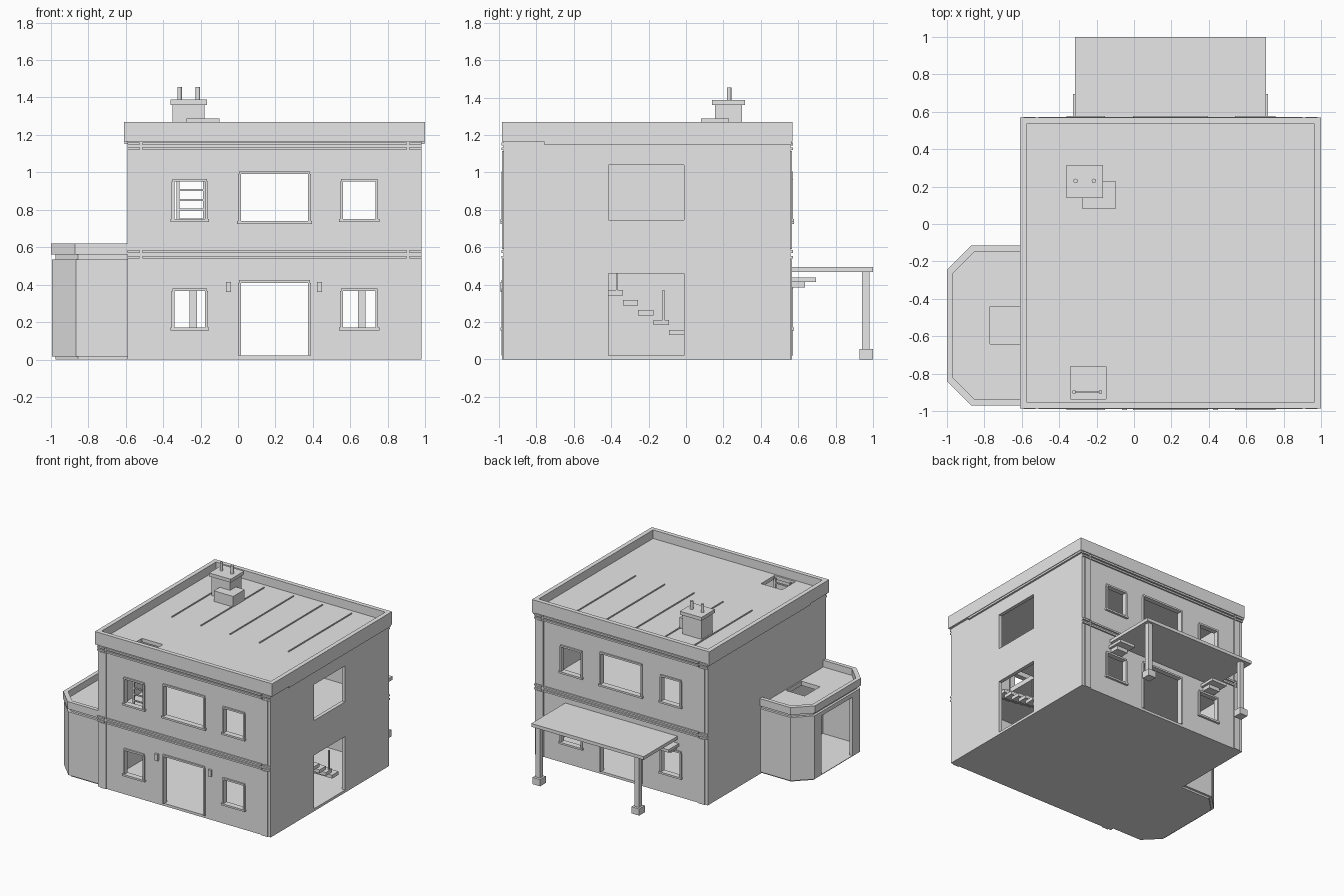
import bpy, bmesh, math

cube = bpy.data.objects.get("Cube")
if cube:
    bpy.data.objects.remove(cube, do_unlink=True)

mat = bpy.data.materials.new("plain_grey")
mat.use_nodes = True
GREY = (0.8, 0.8, 0.8, 1)
mat.diffuse_color = GREY
mat.node_tree.nodes["Principled BSDF"].inputs["Base Color"].default_value = GREY


def prism(name, outline, z0, z1):
    """Extrude a flat outline between two heights."""
    bm = bmesh.new()
    low = [bm.verts.new((x, y, z0)) for x, y in outline]
    high = [bm.verts.new((x, y, z1)) for x, y in outline]
    bm.faces.new(low)
    bm.faces.new(high)
    n = len(low)
    for i in range(n):
        j = (i + 1) % n
        bm.faces.new((low[i], low[j], high[j], high[i]))
    bmesh.ops.recalc_face_normals(bm, faces=bm.faces[:])
    mesh = bpy.data.meshes.new(name)
    bm.to_mesh(mesh)
    bm.free()
    mesh.materials.append(mat)
    obj = bpy.data.objects.new(name, mesh)
    bpy.context.collection.objects.link(obj)
    return obj


def box(name, x0, x1, y0, y1, z0, z1):
    return prism(name, [(x0, y0), (x1, y0), (x1, y1), (x0, y1)], z0, z1)


def cut(target, cutter):
    """Subtract the cutter, then discard it."""
    cutter.hide_render = True
    mod = target.modifiers.new("cut", 'BOOLEAN')
    mod.operation = 'DIFFERENCE'
    mod.solver = 'EXACT'
    mod.object = cutter
    bpy.context.view_layer.objects.active = target
    bpy.ops.object.modifier_apply(modifier=mod.name)
    bpy.data.objects.remove(cutter, do_unlink=True)


LEFT, RIGHT, FRONT, BACK = -0.59, 0.98, -0.975, 0.56
ROOF = 1.2

# House shell with two hollow storeys
house = box("house_walls", LEFT, RIGHT, FRONT, BACK, 0, ROOF)
for z0, z1 in ((0.02, 0.54), (0.58, 1.17)):
    cut(house, box("room", LEFT + 0.03, RIGHT - 0.03, FRONT + 0.03, BACK - 0.03, z0, z1))

# Openings shared by front and back: x range, z range
WINDOWS = [(-0.34, -0.175, 0.17, 0.365), (0.56, 0.735, 0.17, 0.365),
           (-0.34, -0.175, 0.75, 0.95), (0.56, 0.735, 0.75, 0.95),
           (0.015, 0.375, 0.74, 0.99)]
DOOR = (0.015, 0.375, 0.021, 0.41)
for x0, x1, z0, z1 in WINDOWS + [DOOR]:
    cut(house, box("opening", x0, x1, -1.2, 0.8, z0, z1))

# Side openings, stairwell and roof hatch
for z0, z1 in ((0.021, 0.46), (0.745, 1.04)):
    cut(house, box("side_opening", 0.9, 1.2, -0.415, -0.01, z0, z1))
cut(house, box("stairwell", 0.72, 0.94, -0.7, -0.3, 0.5, 0.62))
cut(house, box("hatch", -0.34, -0.15, -0.935, -0.76, 1.1, 1.3))


def facade(side, wall, out):
    """Trim on one long face; out is the outward y direction."""
    def plate(name, x0, x1, z0, z1, depth=0.012):
        y0, y1 = sorted((wall - out * 0.004, wall + out * depth))
        return box(side + "_" + name, x0, x1, y0, y1, z0, z1)

    def frame(name, x0, x1, z0, z1, has_sill):
        t = 0.014
        plate(name + "_jamb", x0 - t, x0, z0, z1)
        plate(name + "_jamb", x1, x1 + t, z0, z1)
        plate(name + "_lintel", x0 - t * 0.7, x1 + t * 0.7, z1, z1 + t)
        if has_sill:
            plate(name + "_sill", x0 - 0.02, x1 + 0.02, z0 - 0.015, z0, 0.018)

    for win in WINDOWS:
        frame("window", *win, True)
    frame("door", *DOOR, False)
    # Corner pilasters, by storey
    for z0, z1 in ((0, 0.535), (0.59, 1.115)):
        plate("pilaster", LEFT + 0.025, LEFT + 0.08, z0, z1, 0.008)
        plate("pilaster", RIGHT - 0.08, RIGHT - 0.025, z0, z1, 0.008)
    # String courses
    for z in (0.54, 0.57, 1.12, 1.145):
        plate("band", LEFT + 0.08, RIGHT - 0.08, z, z + 0.014)
        for x0 in (LEFT, RIGHT - 0.065):
            plate("corner_band", x0, x0 + 0.065, z, z + 0.014)


facade("front", FRONT, -1)
facade("back", BACK, 1)

# Wall lamps beside the front door
for x in (-0.05, 0.435):
    box("wall_lamp", x - 0.013, x + 0.013, FRONT - 0.018, FRONT + 0.004, 0.36, 0.415)

# Roof parapet ring
parapet = box("parapet", -0.61, 1.0, -0.985, 0.57, 1.165, 1.27)
cut(parapet, box("parapet_inside", -0.574, 0.964, -0.95, 0.534, 1.1, 1.4))
for x0, x1 in ((-0.605, LEFT + 0.005), (RIGHT - 0.005, 0.995)):
    box("parapet_side_lip", x0, x1, -0.76, 0.565, 1.15, 1.17)

# Roof seams
for i in range(5):
    x = -0.37 + i * 0.265
    box("roof_seam", x - 0.004, x + 0.004, -0.33, 0.49, ROOF - 0.004, ROOF + 0.008)

# Chimney with two pipes and a low unit beside it
box("chimney", -0.35, -0.18, 0.155, 0.3, ROOF - 0.005, 1.365)
box("chimney_cap", -0.36, -0.165, 0.14, 0.315, 1.36, 1.388)
for x in (-0.312, -0.214):
    ring = [(x + 0.012 * math.cos(a * math.pi / 6), 0.23 + 0.012 * math.sin(a * math.pi / 6))
            for a in range(12)]
    prism("chimney_pipe", ring, 1.38, 1.455)
box("roof_unit", -0.275, -0.1, 0.08, 0.23, ROOF - 0.005, 1.287)

# Ladder up to the hatch
for x in (-0.32, -0.18):
    box("ladder_rail", x - 0.008, x + 0.008, -0.905, -0.89, 0.58, ROOF)
for i in range(11):
    z = 0.64 + i * 0.052
    box("ladder_rung", -0.32, -0.18, -0.903, -0.892, z, z + 0.01)

# Stairs with rail posts behind the side opening
for i in range(8):
    y, z = -0.01 - i * 0.082, 0.13 + i * 0.053
    box("stair_tread", 0.74, 0.92, y - 0.082, y, z, z + 0.028)
for y, z in ((-0.12, 0.2), (-0.37, 0.36)):
    box("rail_post", 0.905, 0.915, y - 0.005, y + 0.005, z, z + 0.17)

# Back porch
box("porch_roof", -0.315, 0.705, BACK, 1.0, 0.468, 0.495)
for x in (-0.24, 0.66):
    box("porch_post", x - 0.02, x + 0.02, 0.942, 0.98, 0.05, 0.47)
    box("porch_foot", x - 0.035, x + 0.035, 0.927, 1.0, 0, 0.055)
# Stepped hoods over the ground windows
for x in (-0.257, 0.647):
    box("hood_top", x - 0.07, x + 0.07, BACK, 0.695, 0.415, 0.438)
    box("hood_base", x - 0.05, x + 0.05, BACK, 0.635, 0.385, 0.416)


def wing_outline(d, join=LEFT):
    """Chamfered wing footprint, inset by d."""
    c = 0.13 - 0.41 * d
    x, f, b = -1 + d, -0.97 + d, -0.115 - d
    return [(join, b), (x + c, b), (x, b - c), (x, f + c), (x + c, f), (join, f)]


# Side wing: base, hollow walls, band and parapet
prism("wing_base", wing_outline(0.025), 0, 0.02)
walls = prism("wing_walls", wing_outline(0.006), 0.015, 0.535)
cut(walls, prism("wing_room", wing_outline(0.035, -0.55), 0.0, 0.6))
cut(walls, box("wing_opening", -1.1, -0.94, -0.74, -0.34, 0.02, 0.5))
roof = prism("wing_roof", wing_outline(0.025), 0.53, 0.565)
cut(roof, box("skylight", -0.77, -0.6, -0.64, -0.44, 0.4, 0.7))
rim = prism("wing_parapet", wing_outline(0), 0.56, 0.62)
cut(rim, prism("wing_rim_inside", wing_outline(0.032, -0.5), 0.5, 0.7))
